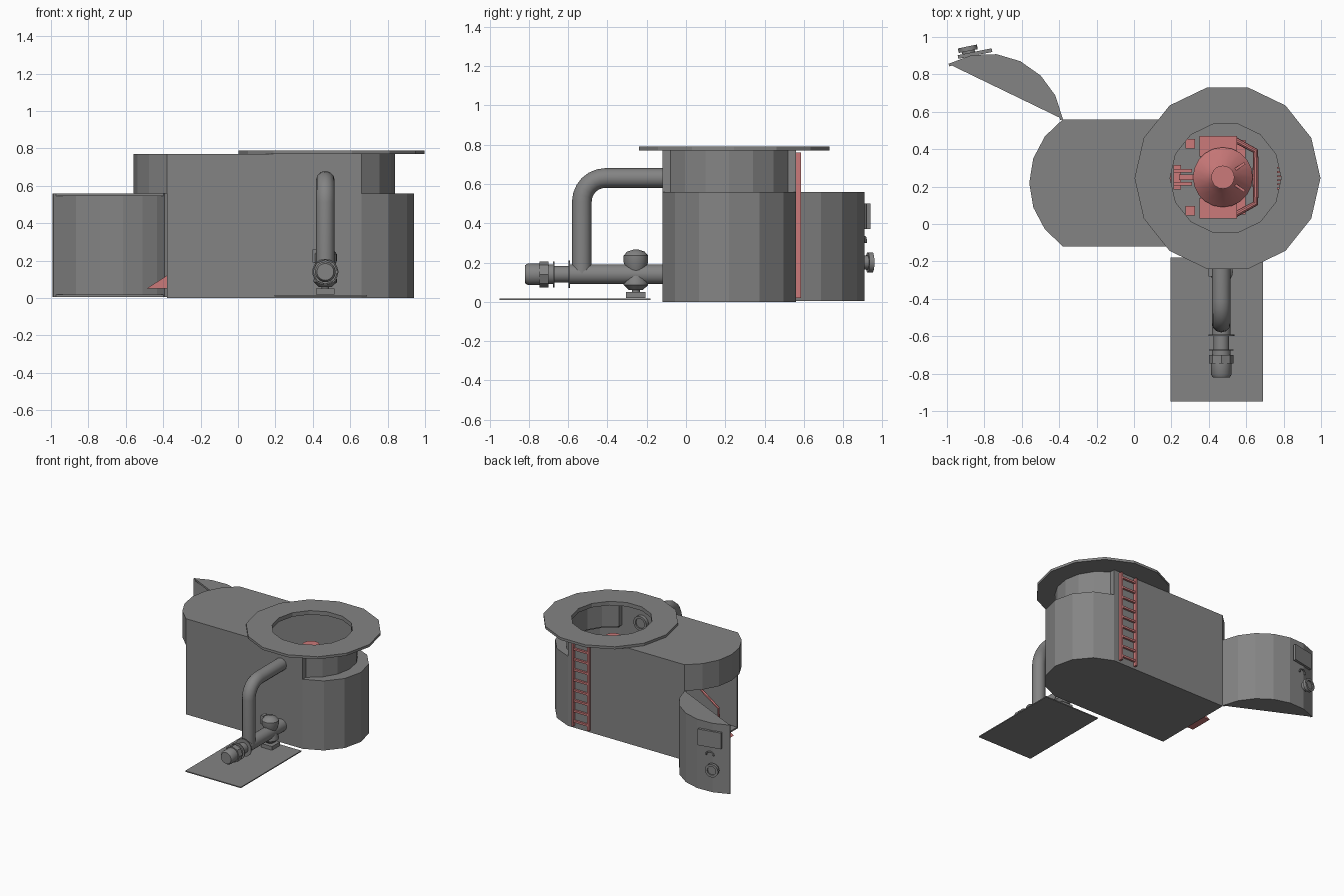
import bpy
import bmesh
from math import sin, cos, pi, asin, atan2
from mathutils import Vector, Matrix

cube = bpy.data.objects.get("Cube")
if cube:
    bpy.data.objects.remove(cube, do_unlink=True)


def material(name, rgb):
    m = bpy.data.materials.new(name)
    m.use_nodes = True
    m.diffuse_color = (*rgb, 1)
    m.node_tree.nodes["Principled BSDF"].inputs["Base Color"].default_value = (*rgb, 1)
    return m


GREY = material("steel grey", (0.23, 0.23, 0.23))
RED = material("soft red", (0.60, 0.195, 0.195))


def finish(name, bm, mat, smooth=False):
    bmesh.ops.recalc_face_normals(bm, faces=bm.faces)
    me = bpy.data.meshes.new(name)
    bm.to_mesh(me)
    bm.free()
    me.materials.append(mat)
    ob = bpy.data.objects.new(name, me)
    bpy.context.collection.objects.link(ob)
    if smooth:
        bpy.ops.object.select_all(action='DESELECT')
        ob.select_set(True)
        bpy.context.view_layer.objects.active = ob
        bpy.ops.object.shade_smooth_by_angle(angle=0.6)
    return ob


def box(name, centre, size, mat, turn=0):
    bm = bmesh.new()
    bmesh.ops.create_cube(bm, size=1, matrix=Matrix.Translation(centre)
                          @ Matrix.Rotation(turn, 4, 'Z') @ Matrix.Diagonal((*size, 1)))
    return finish(name, bm, mat)


def plate(name, outline, z0, z1, hole=()):
    """Flat slab from an outline, with an optional hole."""
    bm = bmesh.new()
    edges = []
    for loop in filter(None, (outline, hole)):
        vs = [bm.verts.new((x, y, z0)) for x, y in loop]
        edges += [bm.edges.new((v, vs[i - 1])) for i, v in enumerate(vs)]
    faces = bmesh.ops.triangle_fill(bm, use_beauty=True, edges=edges)["geom"]
    faces = [f for f in faces if isinstance(f, bmesh.types.BMFace)]
    top = bmesh.ops.extrude_face_region(bm, geom=faces, use_keep_orig=True)["geom"]
    bmesh.ops.translate(bm, vec=(0, 0, z1 - z0),
                        verts=[v for v in top if isinstance(v, bmesh.types.BMVert)])
    return finish(name, bm, GREY)


def wall(name, path, z0, z1, closed=False, thick=0.012):
    """Thin upright sheet along a counter-clockwise path, thickened inwards."""
    me = bpy.data.meshes.new(name)
    n = len(path)
    verts = [(x, y, z) for z in (z0, z1) for x, y in path]
    me.from_pydata(verts, [], [(i, (i + 1) % n, (i + 1) % n + n, i + n)
                               for i in range(n if closed else n - 1)])
    me.materials.append(GREY)
    ob = bpy.data.objects.new(name, me)
    bpy.context.collection.objects.link(ob)
    mod = ob.modifiers.new("thickness", 'SOLIDIFY')
    mod.thickness, mod.offset, mod.use_even_offset = thick, -1, True
    return ob


def lathe(name, profile, origin, axis=(0, 0, 1), segs=20, mat=GREY):
    """Turned part from (radius, distance along axis) pairs."""
    rot = Vector((0, 0, 1)).rotation_difference(Vector(axis)).to_matrix()
    bm = bmesh.new()
    rings = [[bm.verts.new(Vector(origin) + rot @ Vector((r * cos(2 * pi * i / segs),
              r * sin(2 * pi * i / segs), h))) for i in range(segs)] for r, h in profile]
    for a, b in zip(rings, rings[1:]):
        for i in range(segs):
            bm.faces.new((a[i - 1], a[i], b[i], b[i - 1]))
    bm.faces.new(rings[0])
    bm.faces.new(rings[-1])
    return finish(name, bm, mat, segs > 8)


def tube(name, points, radius, mat, res=3):
    cu = bpy.data.curves.new(name, 'CURVE')
    cu.dimensions = '3D'
    cu.bevel_depth, cu.bevel_resolution, cu.use_fill_caps = radius, res, True
    sp = cu.splines.new('POLY')
    sp.points.add(len(points) - 1)
    for p, co in zip(sp.points, points):
        p.co = (*co, 1)
    cu.materials.append(mat)
    ob = bpy.data.objects.new(name, cu)
    bpy.context.collection.objects.link(ob)
    bpy.ops.object.select_all(action='DESELECT')
    ob.select_set(True)
    bpy.context.view_layer.objects.active = ob
    bpy.ops.object.convert(target='MESH')
    bpy.ops.object.shade_smooth_by_angle(angle=0.6)
    return ob


def circle(cx, cy, r, n=14):
    return [(cx + r * cos(2 * pi * i / n), cy + r * sin(2 * pi * i / n)) for i in range(n)]


def arc(depth, half, steps=6):
    """Circular segment as (along, outward) pairs centred on its chord."""
    rad = (half ** 2 + depth ** 2) / (2 * depth)
    full = asin(half / rad) if depth < half else pi - asin(half / rad)
    ts = [-full + 2 * full * i / steps for i in range(steps + 1)]
    return [(rad * sin(t), rad * (cos(t) - cos(full))) for t in ts]


# Tank shell: open low end on one side, stepped neck on the other
HALF, CY, LOW, TOP = 0.34, 0.22, 0.56, 0.77
lower_end = [(0.66 + d, CY + u) for u, d in arc(0.28, HALF)]
neck_arc = [(0.66 + d, CY + u) for u, d in arc(0.18, 0.30)]
far_end = [(-0.38 - d, CY - u) for u, d in arc(0.18, HALF)]
lower = [far_end[-1]] + lower_end + [far_end[0]]
upper = far_end + [lower_end[0]] + neck_arc + [lower_end[-1]]
wall("tank_lower_wall", lower, 0, LOW)
wall("tank_upper_wall", upper, LOW, TOP, closed=True)
plate("tank_floor", lower, 0, 0.012)
plate("tank_shoulder", lower_end + neck_arc[::-1], LOW - 0.012, LOW)
plate("tank_overhang_base", far_end, LOW, LOW + 0.01)
plate("tank_roof", upper, TOP - 0.012, TOP, circle(0.49, 0.245, 0.297))
plate("top_ring", circle(0.5, 0.245, 0.497), TOP, 0.79, circle(0.49, 0.245, 0.297))

# Open hollow door, swung about the corner
hinge, u_dir = Vector((-0.38, 0.56)), Vector((-0.62, 0.30)).normalized()
n_dir = Vector((-u_dir.y, u_dir.x)) * -1
door = [tuple(hinge + u_dir * (HALF + u) + n_dir * d) for u, d in arc(0.18, HALF)]
wall("door_shell", door, 0.005, LOW, thick=0.015)
plate("door_bottom", door, 0.005, 0.02)
plate("door_top", door, LOW - 0.015, LOW)

# Door fittings
turn = atan2(0.2, 0.98)
out = Vector((-0.2, 0.98, 0)).normalized()
box("door_panel", (-0.85, 0.911, 0.435), (0.185, 0.02, 0.13), GREY, turn)
tube("door_handle", [Vector((-0.85 + 0.03 * cos(a), 0.91 + 0.006 * cos(a), 0.30 + 0.03 * sin(a)))
                     for a in [pi * i / 6 for i in range(7)]], 0.006, GREY)
lathe("door_knob", [(0.035, 0), (0.035, 0.03), (0.052, 0.03), (0.052, 0.055), (0.034, 0.055),
                    (0.034, 0.045)], (-0.88, 0.895, 0.2), out)

# Pipes
PX, PZ = 0.467, 0.14
bend = [(PX, -0.41 - 0.12 * cos(a), 0.51 + 0.12 * sin(a)) for a in [pi / 2 * i / 6 for i in range(7)]]
tube("riser_pipe", [(PX, -0.53, PZ)] + bend + [(PX, -0.09, 0.63)], 0.05, GREY, 4)
lathe("inner_pipe_collar", [(0.058, 0), (0.058, 0.03), (0.04, 0.03), (0.04, 0.02)],
      (PX, -0.11, 0.63), (0, 1, 0))
lathe("outlet_pipe", [(0.05, 0), (0.05, 0.475), (0.07, 0.475), (0.07, 0.483), (0.042, 0.483),
                      (0.042, 0.555), (0.066, 0.555), (0.066, 0.562), (0.05, 0.562), (0.05, 0.59)],
      (PX, -0.115, PZ), (0, -1, 0))
lathe("coupling_nut", [(0.066, 0), (0.066, 0.045)], (PX, -0.70, PZ), (0, -1, 0), 8)
lathe("outlet_cap", [(0.055, 0), (0.055, 0.06), (0.045, 0.075)], (PX, -0.745, PZ), (0, -1, 0))

# Valve on the outlet pipe
lathe("valve_body", [(0.035, 0.06), (0.062, 0.085), (0.062, 0.10), (0.042, 0.15), (0.062, 0.20),
                     (0.062, 0.235), (0.045, 0.255), (0.015, 0.265)], (PX, -0.255, 0))
lathe("valve_stem", [(0.02, 0.03), (0.02, 0.07)], (PX, -0.255, 0))
box("valve_foot", (PX, -0.255, 0.035), (0.10, 0.10, 0.03), GREY)
box("valve_bracket", (0.41, -0.255, 0.225), (0.025, 0.05, 0.07), GREY)
box("ground_mat", (0.443, -0.565, 0.012), (0.495, 0.77, 0.008), GREY)

# Rear ladder
for x in (0.465, 0.605):
    box("ladder_rail", (x, 0.572, 0.39), (0.016, 0.025, 0.74), RED)
for i in range(9):
    box("ladder_rung", (0.535, 0.572, 0.06 + i * 0.083), (0.13, 0.016, 0.016), RED)

# Grille on the inner wall
for i in range(6):
    box("inner_grille_bar", (0.782, 0.19 + i * 0.022, 0.40), (0.035, 0.009, 0.25), RED)

# Machine inside the tank
MX, MY = 0.475, 0.25
lathe("machine_column", [(0.10, 0.012), (0.10, 0.40), (0.16, 0.42), (0.16, 0.48), (0.09, 0.56),
                         (0.062, 0.60), (0.062, 0.65)], (MX, MY, 0), mat=RED)
for s in (-1, 1):
    box("machine_box", (0.45, MY + s * 0.165, 0.41), (0.20, 0.11, 0.12), RED)
    box("machine_side_block", (0.30, MY + s * 0.18, 0.38), (0.05, 0.05, 0.08), RED)
    box("machine_clamp", (0.26, MY + s * 0.035, 0.44), (0.10, 0.02, 0.04), RED)
    tube("machine_frame_half", [(0.54, MY + s * 0.20, 0.42), (0.65, MY + s * 0.14, 0.42),
                                (0.65, MY, 0.42)], 0.016, RED)
    box("machine_fin", (MX + 0.08, MY + s * 0.05, 0.56), (0.09, 0.014, 0.03), RED, s * 0.6)
box("machine_plate", (MX, MY, 0.36), (0.24, 0.40, 0.04), RED)
box("machine_arm", (0.32, MY, 0.45), (0.16, 0.03, 0.05), RED)
box("machine_clamp_base", (0.23, MY, 0.40), (0.04, 0.13, 0.08), RED)

# Sloping chute from the machine to the doorway
bm = bmesh.new()
side = [bm.verts.new((x, 0.09, z)) for x, z in ((-0.49, 0.05), (-0.30, 0.05), (0.2, 0.37), (0.15, 0.40),
                                                (-0.38, 0.12))]
face = bm.faces.new(side)
geo = bmesh.ops.extrude_face_region(bm, geom=[face], use_keep_orig=True)["geom"]
bmesh.ops.translate(bm, vec=(0, 0.19, 0), verts=[v for v in geo if isinstance(v, bmesh.types.BMVert)])
finish("chute", bm, RED)
for y in (0.10, 0.27):
    tube("chute_rail", [(-0.36, y, 0.13), (-0.36, y, 0.24), (-0.20, y, 0.35), (0.15, y, 0.45)], 0.01, RED, 1)
